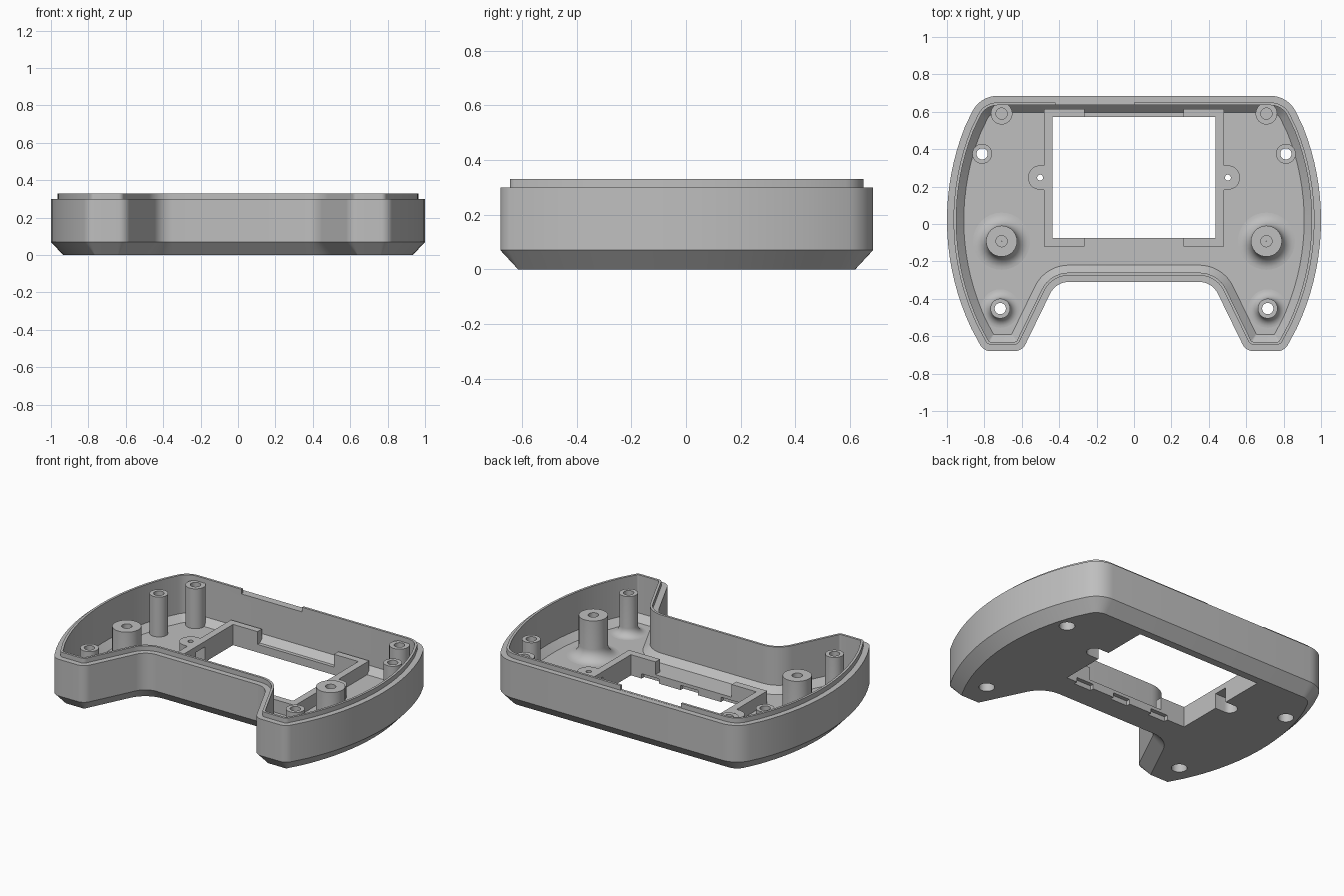
import bpy, bmesh, math
from mathutils import Vector

cube = bpy.data.objects.get("Cube")
if cube:
    bpy.data.objects.remove(cube)

grey = bpy.data.materials.new("plain_grey")
grey.use_nodes = True
grey.diffuse_color = (0.52, 0.52, 0.52, 1)
grey.node_tree.nodes["Principled BSDF"].inputs["Base Color"].default_value = (0.52, 0.52, 0.52, 1)


def finish(name, bm):
    bmesh.ops.recalc_face_normals(bm, faces=bm.faces)
    mesh = bpy.data.meshes.new(name)
    bm.to_mesh(mesh)
    bm.free()
    mesh.materials.append(grey)
    ob = bpy.data.objects.new(name, mesh)
    bpy.context.scene.collection.objects.link(ob)
    return ob


def activate(ob):
    bpy.ops.object.select_all(action='DESELECT')
    ob.select_set(True)
    bpy.context.view_layer.objects.active = ob


def smooth(ob):
    activate(ob)
    bpy.ops.object.shade_smooth_by_angle(angle=math.radians(30))


def cut(ob, cutter):
    activate(ob)
    mod = ob.modifiers.new("cut", 'BOOLEAN')
    mod.operation, mod.solver, mod.object = 'DIFFERENCE', 'EXACT', cutter
    bpy.ops.object.modifier_apply(modifier=mod.name)
    bpy.data.objects.remove(cutter)


def stack(name, rings, closed=False):
    """Bridge rings of equal length; cap the ends or close the loop."""
    bm = bmesh.new()
    loops = [[bm.verts.new(p) for p in ring] for ring in rings]
    pairs = list(zip(loops, loops[1:]))
    if closed:
        pairs.append((loops[-1], loops[0]))
    for a, b in pairs:
        for i in range(len(a)):
            j = (i + 1) % len(a)
            bm.faces.new((a[i], a[j], b[j], b[i]))
    if not closed:
        bm.faces.new(loops[0])
        bm.faces.new(loops[-1])
    return finish(name, bm)


def prism(name, pts, z0, z1):
    return stack(name, [[(x, y, z) for x, y in pts] for z in (z0, z1)])


def box(x0, x1, y0, y1, z0, z1):
    return prism("cutter", [(x0, y0), (x1, y0), (x1, y1), (x0, y1)], z0, z1)


def circle(cx, cy, r, n=32):
    return [(cx + r * math.cos(2 * math.pi * i / n), cy + r * math.sin(2 * math.pi * i / n))
            for i in range(n)]


# Body outline: corner points with fillet radius, bowed grips between
BOW = 1.35


def bow(y):
    return 1 - BOW + math.sqrt(BOW ** 2 - (y - 0.02) ** 2)


half = [(0.418, -0.31, 0.11), (0.598, -0.68, 0.065), (bow(-0.68), -0.68, 0.065)]
half += [(bow(y), y, 0) for y in [-0.56 + 1.08 * i / 17 for i in range(18)]]
half += [(bow(0.685), 0.685, 0.15)]
outline = half + [(-x, y, r) for x, y, r in reversed(half)]


def inset_ring(d, z, steps=8):
    n = len(outline)
    pts = [Vector(p[:2]) for p in outline]
    corners = []
    for i in range(n):
        u = (pts[i] - pts[i - 1]).normalized()
        v = (pts[(i + 1) % n] - pts[i]).normalized()
        nu, nv = Vector((-u.y, u.x)), Vector((-v.y, v.x))
        corners.append((pts[i] + (nu + nv) * d / (1 + nu.dot(nv)), u, v))
    ring = []
    for (p, u, v), (_, _, r) in zip(corners, outline):
        if r == 0:
            ring.append((p.x, p.y, z))
            continue
        turn = u.x * v.y - u.y * v.x
        r = max(r - d, 0.004) if turn > 0 else r + d
        angle = u.angle(v)
        start = p - u * r * math.tan(angle / 2)
        side = Vector((-u.y, u.x)) * (1 if turn > 0 else -1)
        for k in range(steps + 1):
            a = angle * k / steps
            q = start + u * r * math.sin(a) + side * r * (1 - math.cos(a))
            ring.append((q.x, q.y, z))
    return ring


# Shell: chamfered base, wall, stepped lip, hollow inside
FLOOR, TOP = 0.05, 0.30
shell = stack("shell", [inset_ring(d, z) for d, z in (
    (0.065, 0), (0, 0.07), (0, TOP), (0.035, TOP), (0.035, 0.33),
    (0.05, 0.33), (0.05, 0.09), (0.09, FLOOR))])

# Screen window, clip notches along its front edge, and gap in the rear lip
cut(shell, box(-0.435, 0.435, -0.075, 0.572, -0.1, 0.2))
for x in (-0.25, 0.03, 0.3):
    cut(shell, box(x - 0.06, x + 0.06, -0.1, 0, -0.1, 0.03))
cut(shell, box(-0.42, 0, 0.61, 0.67, TOP + 0.001, 0.4))


# Posts: turned tubes, some with a flared foot and a screw hole right through
def post(name, x, y, radius, flare, through):
    if through:
        prof = [(0.045, 0), (0.045, 0.06), (0.03, 0.06), (0.03, TOP)]
    else:
        prof = [(0.001, 0.12), (0.03, 0.12), (0.03, TOP)]
    prof.append((radius, TOP))
    for k in range(9):
        a = math.pi / 2 * k / 8
        if flare:
            prof.append((radius + flare * (1 - math.cos(a)), FLOOR + flare * (1 - math.sin(a))))
    if not flare:
        prof.append((radius, FLOOR))
    prof.append((prof[-1][0], FLOOR - 0.01))
    if through:
        prof += [(0.05, FLOOR - 0.01), (0.05, 0)]
    else:
        prof.append((0.001, FLOOR - 0.01))
    smooth(stack(name, [[(px, py, z) for px, py in circle(x, y, r)] for r, z in prof], closed=True))


posts = [("rear_post", 0.708, 0.59, 0.058, 0, False),
         ("side_post", 0.812, 0.375, 0.053, 0, True),
         ("large_post", 0.708, -0.092, 0.083, 0.07, False),
         ("grip_post", 0.715, -0.452, 0.053, 0.05, True)]
for side, s in (("left", 1), ("right", -1)):
    for name, x, y, r, flare, through in posts:
        if through:
            cut(shell, prism("cutter", circle(s * x, y, 0.048), -0.1, 0.08))
        post(side + "_" + name, s * x, y, r, flare, through)

    # Window bracket with a rounded screw tab, recessed from below
    tab = [(0.502 + 0.065 * math.sin(a), 0.248 - 0.065 * math.cos(a))
           for a in [math.pi * k / 14 for k in range(15)]]
    pts = [(0.265, -0.12), (0.48, -0.12), (0.48, 0.183)] + tab + [
        (0.48, 0.313), (0.48, 0.615), (0.265, 0.615), (0.265, 0.572),
        (0.435, 0.572), (0.435, -0.075), (0.265, -0.075)]
    bracket = prism(side + "_window_bracket", [(s * x, y) for x, y in pts], 0.045, 0.13)
    recess = [(0.4, 0.203)] + [(0.502 + 0.045 * math.sin(a), 0.248 - 0.045 * math.cos(a))
                               for a in [math.pi * k / 12 for k in range(13)]] + [(0.4, 0.293)]
    for ob in (shell, bracket):
        cut(ob, prism("cutter", [(s * x, y) for x, y in recess], -0.1, 0.095))
    cut(bracket, prism("cutter", circle(s * 0.502, 0.248, 0.016, 20), 0.02, 0.2))
    smooth(bracket)

smooth(shell)
